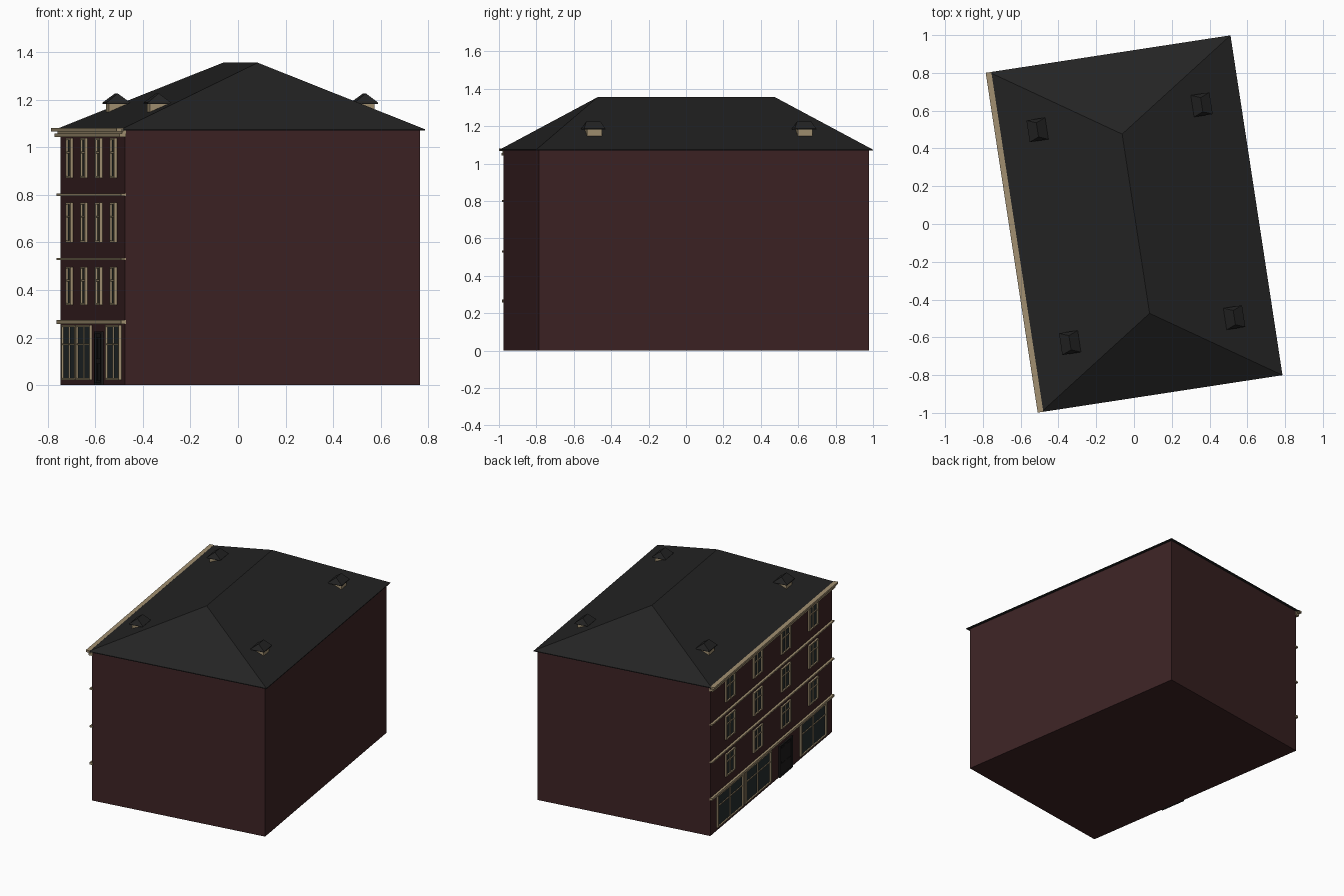
import bpy, bmesh, math
from mathutils import Matrix, Vector

if "Cube" in bpy.data.objects:
    bpy.data.objects.remove(bpy.data.objects["Cube"])

TURN = Matrix.Rotation(math.radians(8.7), 4, 'Z')   # building stands at a slight angle
FACE = -0.618                                       # street facade plane
CX = 0.01                                           # ridge line offset
EAVE, RIDGE = 1.072, 1.355


def material(name, rgb):
    m = bpy.data.materials.new(name)
    m.diffuse_color = (*rgb, 1)
    m.use_nodes = True
    m.node_tree.nodes["Principled BSDF"].inputs["Base Color"].default_value = m.diffuse_color
    return m


BRICK = material("dark_brick", (0.046, 0.0165, 0.0175))
SLATE = material("slate", (0.017, 0.017, 0.017))
STONE = material("cream_stone", (0.36, 0.28, 0.165))
GLASS = material("dark_glass", (0.019, 0.027, 0.028))
DOOR = material("black_paint", (0.012, 0.011, 0.011))


def finish(name, bm, mat):
    bmesh.ops.recalc_face_normals(bm, faces=bm.faces)
    bm.transform(TURN)
    mesh = bpy.data.meshes.new(name)
    bm.to_mesh(mesh)
    bm.free()
    mesh.materials.append(mat)
    obj = bpy.data.objects.new(name, mesh)
    bpy.context.collection.objects.link(obj)
    return obj


def add_box(bm, x0, x1, y0, y1, z0, z1):
    m = Matrix.Translation(((x0 + x1) / 2, (y0 + y1) / 2, (z0 + z1) / 2))
    m = m @ Matrix.Diagonal((x1 - x0, y1 - y0, z1 - z0, 1))
    bmesh.ops.create_cube(bm, size=1, matrix=m)


def boxes(name, items, mat):
    bm = bmesh.new()
    for b in items:
        add_box(bm, *b)
    return finish(name, bm, mat)


def add_hip(bm, cx, cy, hw, hl, ridge_half, z0, z1, z2):
    """Thin eave slab from z0 to z1 topped by a hipped roof with its ridge along y."""
    ring = [(-hw, -hl), (hw, -hl), (hw, hl), (-hw, hl)]
    lo = [bm.verts.new((cx + x, cy + y, z0)) for x, y in ring]
    up = [bm.verts.new((cx + x, cy + y, z1)) for x, y in ring]
    a = bm.verts.new((cx, cy - ridge_half, z2))
    b = bm.verts.new((cx, cy + ridge_half, z2))
    bm.faces.new(lo)
    for i in range(4):
        j = (i + 1) % 4
        bm.faces.new((lo[i], lo[j], up[j], up[i]))
    bm.faces.new((up[0], up[1], a))
    bm.faces.new((up[1], up[2], b, a))
    bm.faces.new((up[2], up[3], b))
    bm.faces.new((up[3], up[0], a, b))


def front_box(y, w, z0, z1, depth):
    """Facade plate centred on y."""
    return (FACE - depth, FACE + 0.005, y - w / 2, y + w / 2, z0, z1)


def frame(y, w, z0, z1, t, depth):
    """Four frame members around an opening."""
    return [front_box(y - w / 2 + t / 2, t, z0, z1, depth),
            front_box(y + w / 2 - t / 2, t, z0, z1, depth),
            front_box(y, w - 2 * t, z0, z0 + t / 2, depth),
            front_box(y, w - 2 * t, z1 - t / 2, z1, depth)]


# Main block and hipped roof
boxes("brick_walls", [(FACE, 0.638, -0.893, 0.893, 0, EAVE)], BRICK)
bm = bmesh.new()
add_hip(bm, CX, 0, 0.646, 0.91, 0.48, EAVE - 0.002, EAVE + 0.003, RIDGE)
finish("main_roof", bm, SLATE)

# Stone string courses and two-step cornice on the street side
boxes("string_courses", [(FACE - 0.016, FACE + 0.005, -0.897, 0.897, z - h, z + h)
                         for z, h in ((0.265, 0.008), (0.53, 0.005), (0.80, 0.005))], STONE)
boxes("cornice", [(FACE - 0.024, FACE + 0.005, -0.9, 0.9, 1.042, 1.057),
                  (FACE - 0.037, FACE - 0.007, -0.91, 0.91, 1.066, 1.08)], STONE)
boxes("cornice_bed", [(FACE - 0.012, FACE + 0.005, -0.897, 0.897, 1.057, 1.07)], STONE)

# Upper windows: four bays on three floors
BAYS = (-0.61, -0.205, 0.205, 0.61)
panes, frames, bars = [], [], []
for z0, z1 in ((0.336, 0.497), (0.60, 0.767), (0.87, 1.038)):
    for y in BAYS:
        panes.append(front_box(y, 0.128, z0, z1, 0.003))
        frames += frame(y, 0.136, z0, z1, 0.016, 0.012)
        bars.append(front_box(y, 0.010, z0, z1, 0.007))
        bars.append(front_box(y, 0.11, z0 + 0.62 * (z1 - z0), z0 + 0.62 * (z1 - z0) + 0.007, 0.009))
boxes("window_glass", panes, GLASS)
boxes("window_frames", frames, STONE)
boxes("window_bars", bars, STONE)

# Shop windows in three of the ground floor bays
panes, frames = [], []
for y in (BAYS[0], BAYS[2], BAYS[3]):
    panes.append(front_box(y, 0.37, 0.025, 0.25, 0.003))
    frames += frame(y, 0.385, 0.022, 0.253, 0.016, 0.012)
    frames.append(front_box(y, 0.010, 0.03, 0.245, 0.009))
    frames.append(front_box(y, 0.36, 0.168, 0.175, 0.008))
boxes("shop_glass", panes, GLASS)
boxes("shop_frames", frames, STONE)

# Entrance door with raised panels
y = BAYS[1]
boxes("door", [front_box(y, 0.19, 0, 0.225, 0.005)] + frame(y, 0.19, 0, 0.225, 0.02, 0.011)
      + [front_box(y + s * 0.04, 0.05, z0, z1, 0.008)
         for s in (-1, 1) for z0, z1 in ((0.02, 0.09), (0.11, 0.2))], DOOR)

# Four dormers with small hipped roofs
walls = []
bm = bmesh.new()
for sx in (-1, 1):
    for sy in (-1, 1):
        x, y = CX + sx * 0.44, sy * 0.57
        walls.append((x - 0.038, x + 0.038, y - 0.04, y + 0.04, 1.12, 1.185))
        add_hip(bm, x, y, 0.05, 0.058, 0.038, 1.182, 1.187, 1.226)
boxes("dormer_walls", walls, STONE)
finish("dormer_roofs", bm, SLATE)
